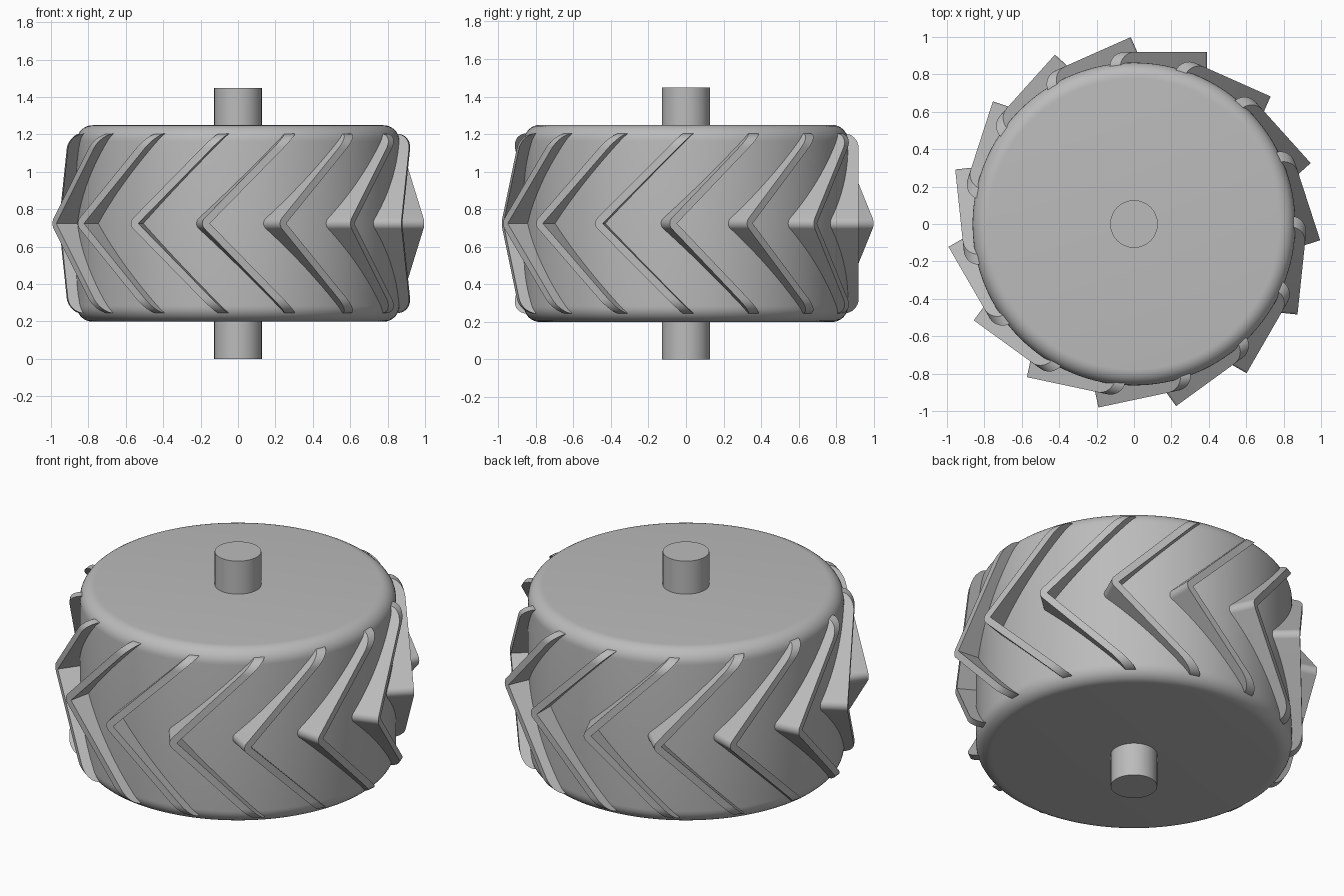
import bpy, bmesh
from math import sin, cos, pi, sqrt, radians

if "Cube" in bpy.data.objects:
    bpy.data.objects.remove(bpy.data.objects["Cube"])

MID = 0.724          # height of the drum's middle plane
BLADES = 15

grey = bpy.data.materials.new("plain grey")
grey.use_nodes = True
colour = (0.5, 0.5, 0.5, 1)
grey.diffuse_color = colour
grey.node_tree.nodes["Principled BSDF"].inputs["Base Color"].default_value = colour


def add_object(name, mesh):
    obj = bpy.data.objects.new(name, mesh)
    bpy.context.collection.objects.link(obj)
    return obj


def finish(name, bm):
    bmesh.ops.recalc_face_normals(bm, faces=bm.faces)
    mesh = bpy.data.meshes.new(name)
    bm.to_mesh(mesh)
    bm.free()
    mesh.materials.append(grey)
    obj = add_object(name, mesh)
    bpy.ops.object.select_all(action="DESELECT")
    obj.select_set(True)
    bpy.context.view_layer.objects.active = obj
    bpy.ops.object.shade_smooth_by_angle(angle=radians(30))
    return obj


def skin(bm, rings):
    """Join equal closed rings of points and cap both ends."""
    rings = [[bm.verts.new(p) for p in ring] for ring in rings]
    for a, b in zip(rings, rings[1:]):
        for i in range(len(a)):
            j = (i + 1) % len(a)
            bm.faces.new((a[i], a[j], b[j], b[i]))
    bm.faces.new(rings[0])
    bm.faces.new(rings[-1])


def turned(name, profile, sides):
    bm = bmesh.new()
    skin(bm, [[(r * cos(2 * pi * i / sides), r * sin(2 * pi * i / sides), z)
               for i in range(sides)] for r, z in profile])
    return finish(name, bm)


# Axle and round-edged drum
turned("axle", [(0.127, 0), (0.127, 2 * MID)], 64)
RADIUS, HALF, FILLET = 0.863, 0.525, 0.085
arc = [(RADIUS - FILLET + FILLET * cos(a), HALF - FILLET + FILLET * sin(a))
       for a in (i * pi / 16 for i in range(9))]
turned("drum", [(r, MID - z) for r, z in reversed(arc)] +
       [(r, MID + z) for r, z in arc], 128)

# Chevron blade: a bent bar with a rounded nose, flat outer face and rounded ends
WIDTH, NOSE, OUTER, INNER = 0.04, 0.35, 0.92, 0.74
ROUND, END = 0.08, 0.48


def blade_ring(d):
    a = abs(d)
    back = NOSE - a
    if a < WIDTH / sqrt(2):
        front = NOSE + sqrt(WIDTH ** 2 - a ** 2)
    else:
        front = back + WIDTH * sqrt(2)
    over = max(0, a - (END - ROUND))
    top = OUTER - ROUND + sqrt(max(0, ROUND ** 2 - over ** 2))
    return [(back, INNER, MID + d), (back, top, MID + d),
            (front, top, MID + d), (front, INNER, MID + d)]


steps = [WIDTH * sin(i * pi / 32) for i in range(9)]
steps += [END - ROUND + ROUND * sin(i * pi / 16) for i in range(9)]
steps = [-d for d in reversed(steps[1:])] + steps
bm = bmesh.new()
skin(bm, [blade_ring(d) for d in steps])
first = finish("blade_1", bm)

for k in range(1, BLADES):
    blade = add_object(f"blade_{k + 1}", first.data)
    blade.rotation_euler.z = 2 * pi * k / BLADES
